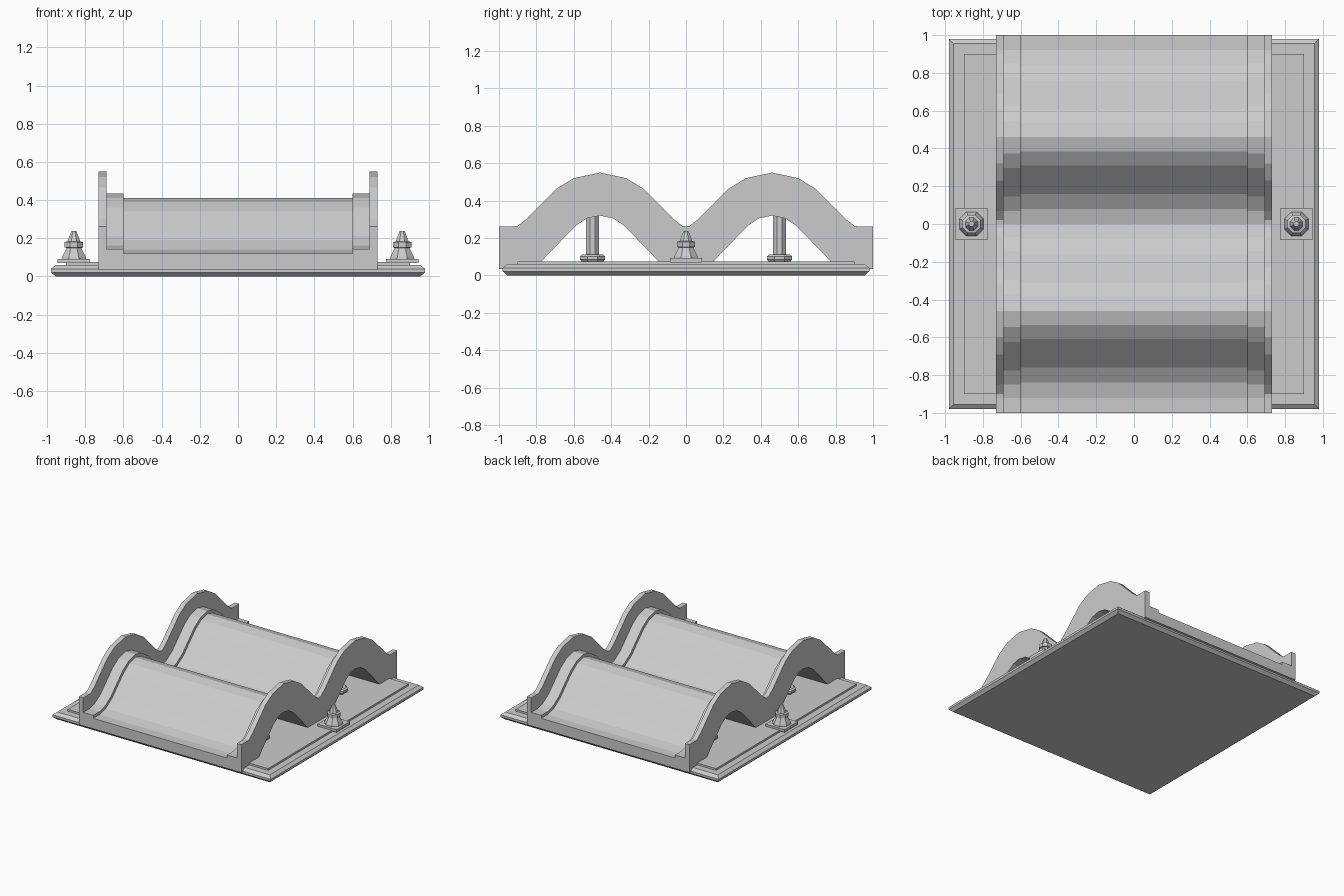
import bpy, bmesh
from math import pi
from mathutils import Matrix

cube = bpy.data.objects.get("Cube")
if cube:
    bpy.data.objects.remove(cube, do_unlink=True)

grey = bpy.data.materials.new("light_grey")
grey.use_nodes = True
colour = (0.6, 0.6, 0.6, 1)
grey.diffuse_color = colour
grey.node_tree.nodes["Principled BSDF"].inputs["Base Color"].default_value = colour


def finish(name, bm):
    bmesh.ops.recalc_face_normals(bm, faces=bm.faces)
    mesh = bpy.data.meshes.new(name)
    bm.to_mesh(mesh)
    bm.free()
    mesh.materials.append(grey)
    obj = bpy.data.objects.new(name, mesh)
    bpy.context.collection.objects.link(obj)
    return obj


def loft(name, rings):
    """Join equal-length rings of points and cap both ends."""
    bm = bmesh.new()
    loops = [[bm.verts.new(p) for p in ring] for ring in rings]
    n = len(loops[0])
    for a, b in zip(loops, loops[1:]):
        for i in range(n):
            j = (i + 1) % n
            bm.faces.new((a[i], a[j], b[j], b[i]))
    bm.faces.new(loops[0])
    bm.faces.new(loops[-1])
    return finish(name, bm)


def stacked_square(name, x, levels):
    """Square layers given as (half width, height)."""
    corners = ((-1, -1), (1, -1), (1, 1), (-1, 1))
    return loft(name, [[(x + r * u, r * v, z) for u, v in corners] for r, z in levels])


def turned(name, x, y, levels, sides=8):
    """Turned part given as (radius, height)."""
    rings = []
    for r, z in levels:
        ring = []
        for i in range(sides):
            p = Matrix.Rotation(2 * pi * (i + 0.5) / sides, 3, 'Z').col[0] * r
            ring.append((x + p.x, y + p.y, z))
        rings.append(ring)
    return loft(name, rings)


# Wave: quarter curves from valley to crest, as (y, z)
CREST, END, FLOOR = 0.46, 1.0, 0.035
RAIL = [(0, .262), (.02, .265), (.07, .305), (.23, .465), (.32, .52), (CREST, .55)]
DECK = [(0, .12), (.08, .14), (.16, .19), (.31, .34), (.385, .39), (CREST, .41)]
ARCH = [(.107, FLOOR), (.33, .265), (.39, .305), (CREST, .32)]


def full_wave(quarter):
    hump = quarter + [(2 * CREST - y, z) for y, z in reversed(quarter[:-1])]
    right = hump + [(END, quarter[0][1])]
    left = [(-y, z) for y, z in reversed(right)]
    if quarter[0][0] == 0:
        left.pop()
    return left + right


def wave_strip(name, x0, x1, top):
    outline = full_wave(top) + full_wave(ARCH)[::-1]
    return loft(name, [[(x, y, z) for y, z in outline] for x in (x0, x1)])


# Base with chamfered rim and raised panel
stacked_square("base_plate", 0, [(.955, 0), (.98, .022), (.98, .04), (.955, .06)])
stacked_square("base_panel", 0, [(.9, .055), (.9, .075)])

# Wavy deck with stepped borders and side rails
STEP = [(d[0] + .17 * (r[0] - d[0]), d[1] + .17 * (r[1] - d[1]))
        for d, r in zip(DECK, RAIL)]
wave_strip("wavy_deck", -.6, .6, DECK)

for side, s in (("left", 1), ("right", -1)):
    wave_strip(side + "_border", s * .6, s * .69, STEP)
    wave_strip(side + "_rail", s * .69, s * .73, RAIL)

    # Terminal on a small square pad
    stacked_square(side + "_terminal_pad", 0, [(.085, .07), (.085, .092)]).location.x = s * .86
    turned(side + "_terminal", s * .86, 0,
           [(.07, .09), (.066, .105), (.042, .15), (.052, .152), (.052, .18),
            (.036, .184), (.03, .2), (.014, .238)])

    # Support posts under each crest
    for end, e in (("front", -1), ("back", 1)):
        x, y = s * .55, e * .5
        turned(f"{end}_{side}_post", x, y, [(.038, .1), (.038, .33)])
        turned(f"{end}_{side}_post_foot", x, y,
               [(.06, .07), (.072, .085), (.072, .102), (.06, .112)])
